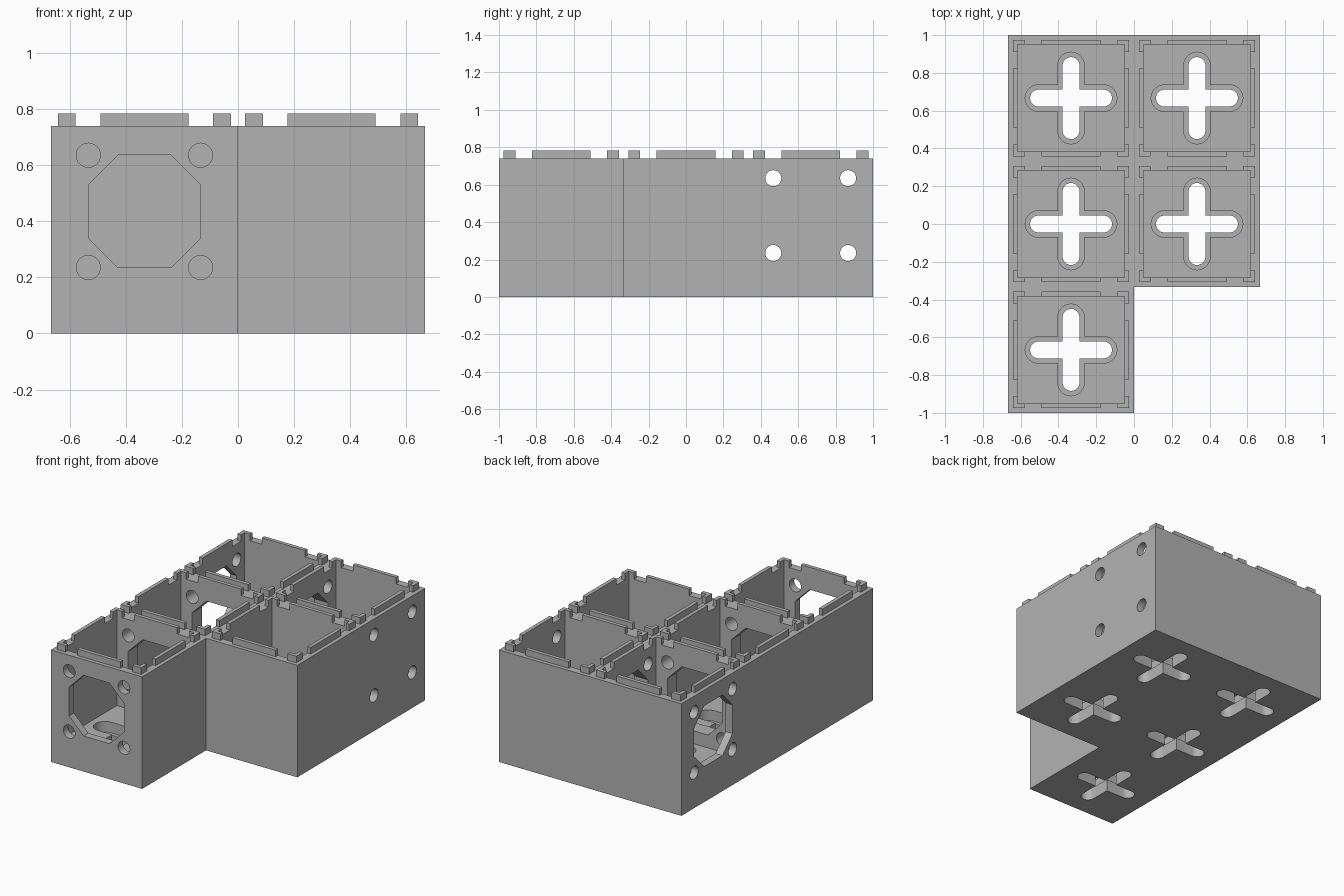
import bpy, bmesh, math
from mathutils import Matrix, Vector

cube = bpy.data.objects.get("Cube")
if cube:
    bpy.data.objects.remove(cube, do_unlink=True)

P = 2 / 3                 # cell pitch
H = 0.74                  # wall height
FLOOR = 0.15              # floor thickness
INNER = 0.283             # half width of a cell's cavity
LIP = 0.308               # outer half width of the rim tabs
CELLS = [(-P / 2, P), (-P / 2, 0), (-P / 2, -P), (P / 2, P), (P / 2, 0)]

grey = bpy.data.materials.new("plain grey")
grey.use_nodes = True
colour = (0.45, 0.45, 0.45, 1)
grey.diffuse_color = colour
grey.node_tree.nodes["Principled BSDF"].inputs["Base Color"].default_value = colour


def prism(bm, outline, low, high, matrix=Matrix()):
    """Extrude a flat outline from low to high, then place it."""
    rings = [[bm.verts.new(matrix @ Vector((u, v, w))) for u, v in outline]
             for w in (low, high)]
    bm.faces.new(rings[0][::-1])
    bm.faces.new(rings[1])
    n = len(outline)
    for i in range(n):
        j = (i + 1) % n
        bm.faces.new((rings[0][i], rings[0][j], rings[1][j], rings[1][i]))


def finish(bm, name):
    bmesh.ops.recalc_face_normals(bm, faces=bm.faces)
    mesh = bpy.data.meshes.new(name)
    bm.to_mesh(mesh)
    bm.free()
    mesh.materials.append(grey)
    obj = bpy.data.objects.new(name, mesh)
    bpy.context.collection.objects.link(obj)
    return obj


def rect(x0, x1, y0, y1):
    return [(x0, y0), (x1, y0), (x1, y1), (x0, y1)]


def circle(cx, cy, r, n=24):
    return [(cx + r * math.cos(math.tau * i / n), cy + r * math.sin(math.tau * i / n))
            for i in range(n)]


def cross(reach, w, n=12):
    """Four round-ended arms of half width w."""
    points = []
    for k in range(4):
        c, s = math.cos(k * math.pi / 2), math.sin(k * math.pi / 2)
        arm = [(w, -w)]
        for i in range(n + 1):
            a = math.pi * (i / n - 0.5)
            arm.append((reach - w + w * math.cos(a), w * math.sin(a)))
        points += [(c * x - s * y, s * x + c * y) for x, y in arm]
    return points


# L-shaped block
bm = bmesh.new()
prism(bm, [(-P, -1), (0, -1), (0, -P / 2), (P, -P / 2), (P, 1), (-P, 1)], 0, H)
body = finish(bm, "tray_body")


def per_cell(name, outline, low, high):
    bm = bmesh.new()
    for x, y in CELLS:
        prism(bm, outline, low, high, Matrix.Translation((x, y, 0)))
    return finish(bm, name)


# Cavities and stepped cross slots in the floors
cutters = [per_cell("cavity_cutter", rect(-INNER, INNER, -INNER, INNER), FLOOR, 1),
           per_cell("recess_cutter", cross(0.243, 0.07), 0.08, 0.25),
           per_cell("slot_cutter", cross(0.217, 0.045), -0.1, 0.2)]

# Octagonal windows with screw holes through the walls
A, B = 0.2, 0.095
OCTAGON = [(A, -B), (A, B), (B, A), (-B, A), (-A, B), (-A, -B), (-B, -A), (B, -A)]
turn_y = Matrix.Rotation(math.pi / 2, 4, "X")
turn_x = Matrix.Rotation(math.pi / 2, 4, "Z") @ turn_y
walls = [(-P / 2, -1, turn_y, True), (-P / 2, -P / 2, turn_y, True),
         (-P / 2, P / 2, turn_y, True), (-P, P, turn_x, True),
         (0, P, turn_x, True), (P, P, turn_x, False)]
bm = bmesh.new()
for x, y, turn, window in walls:
    place = Matrix.Translation((x, y, 0.435)) @ turn
    if window:
        prism(bm, OCTAGON, -0.08, 0.08, place)
    for sx in (-A, A):
        for sy in (-A, A):
            prism(bm, circle(sx, sy, 0.043), -0.08, 0.08, place)
cutters.append(finish(bm, "wall_opening_cutter"))

for cutter in cutters:
    cutter.hide_render = True
    mod = body.modifiers.new(cutter.name, "BOOLEAN")
    mod.operation = "DIFFERENCE"
    mod.solver = "EXACT"
    mod.object = cutter

# Bake the cuts and drop the cutters
graph = bpy.context.evaluated_depsgraph_get()
baked = bpy.data.meshes.new_from_object(body.evaluated_get(graph))
body.modifiers.clear()
body.data = baked
baked.name = "tray_body"
baked.materials.clear()
baked.materials.append(grey)
for poly in baked.polygons:
    poly.material_index = 0
for cutter in cutters:
    bpy.data.objects.remove(cutter, do_unlink=True)

# Rim tabs: a bar on each side and an L at each corner of every cell
END = 0.245
BAR = rect(-0.157, 0.157, INNER, LIP)
CORNER = [(END, INNER), (INNER, INNER), (INNER, END), (LIP, END), (LIP, LIP), (END, LIP)]
bm = bmesh.new()
for x, y in CELLS:
    for k in range(4):
        place = Matrix.Translation((x, y, 0)) @ Matrix.Rotation(k * math.pi / 2, 4, "Z")
        prism(bm, BAR, H, 0.783, place)
        prism(bm, CORNER, H, 0.783, place)
finish(bm, "rim_tabs")

# Smooth only the round holes and slot ends
bpy.ops.object.select_all(action="DESELECT")
body.select_set(True)
bpy.context.view_layer.objects.active = body
bpy.ops.object.shade_smooth_by_angle(angle=math.radians(30))
